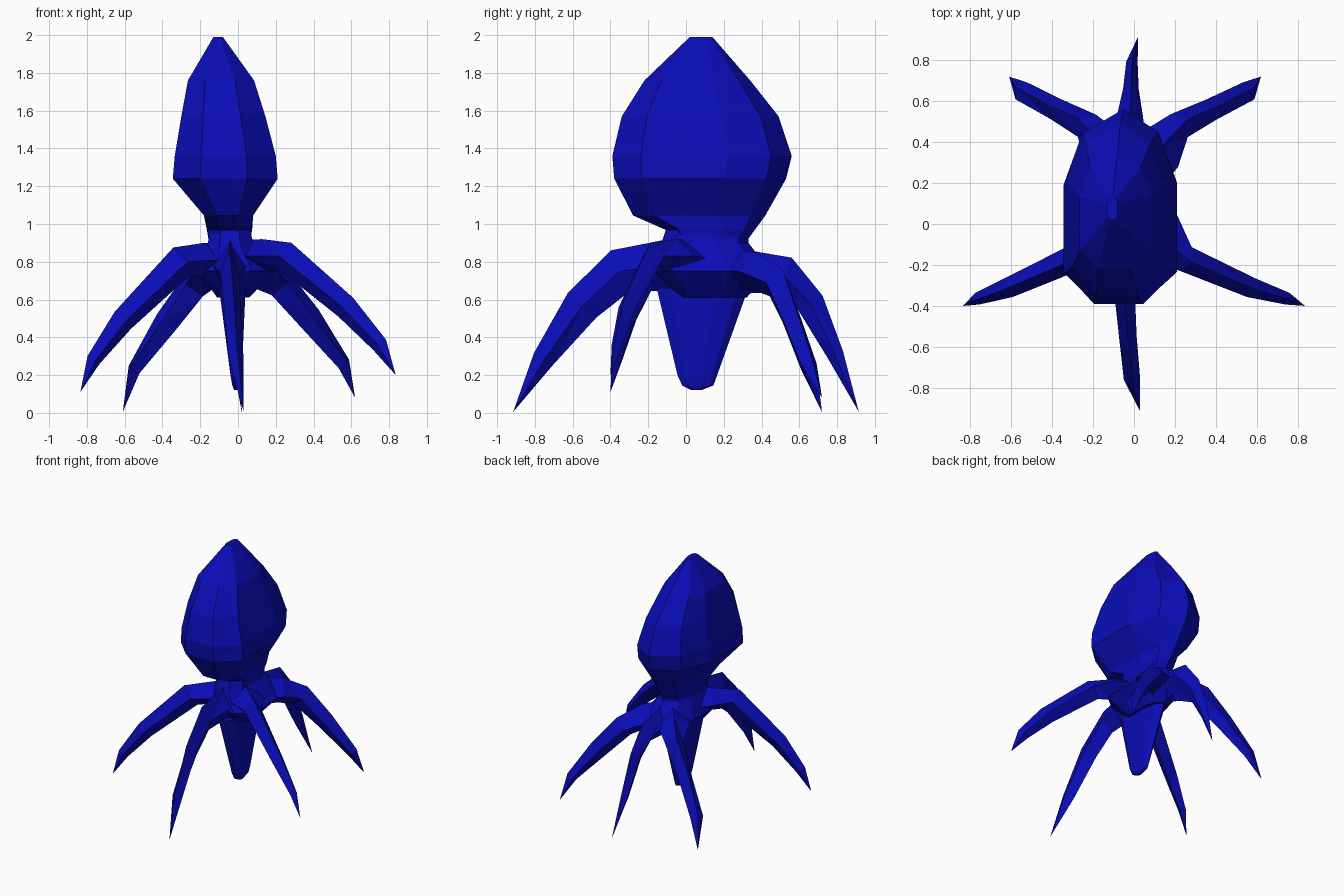
import bpy, bmesh
from mathutils import Vector

blue = bpy.data.materials.new("deep_blue")
blue.diffuse_color = (0.003, 0.004, 0.47, 1)

# Nine-sided outline, flat at the front (-y) and pointed at the back
OUTLINE = [(1, .28), (.7, .77), (.05, 1), (-.7, .75), (-1, .25),
           (-1, -.68), (-.48, -1), (.42, -1), (1, -.68)]


def skin(name, rings, tip=None):
    """Bridge rings of points into a closed flat-shaded shell, optionally ending in a point."""
    bm = bmesh.new()
    loops = [[bm.verts.new(p) for p in ring] for ring in rings]
    n = len(loops[0])
    for a, b in zip(loops, loops[1:]):
        for i in range(n):
            j = (i + 1) % n
            bm.faces.new((a[i], a[j], b[j], b[i]))
    bm.faces.new(loops[0])
    if tip is None:
        bm.faces.new(loops[-1])
    else:
        t = bm.verts.new(tip)
        for i in range(n):
            bm.faces.new((loops[-1][i], loops[-1][(i + 1) % n], t))
    bmesh.ops.triangulate(bm, faces=bm.faces[:])
    bmesh.ops.recalc_face_normals(bm, faces=bm.faces[:])
    me = bpy.data.meshes.new(name)
    bm.to_mesh(me)
    bm.free()
    me.materials.append(blue)
    ob = bpy.data.objects.new(name, me)
    bpy.context.collection.objects.link(ob)
    return ob


def stack(name, levels):
    """Loft through levels given as (z, x min, x max, y min, y max)."""
    rings = []
    for z, x0, x1, y0, y1 in levels:
        cx, cy, rx, ry = (x0 + x1) / 2, (y0 + y1) / 2, (x1 - x0) / 2, (y1 - y0) / 2
        rings.append([(cx + u * rx, cy + v * ry, z) for u, v in OUTLINE])
    return skin(name, rings)


def tentacle(name, path, tip):
    """Diamond-section limb; path points are (x, y, z, half width, half depth)."""
    pts = [Vector(p[:3]) for p in path] + [Vector(tip)]
    rings = []
    for i, p in enumerate(path):
        d = (pts[i + 1] - pts[max(i - 1, 0)]).normalized()
        side = d.cross(Vector((0, 0, 1))).normalized()
        up = side.cross(d)
        c, w, h = pts[i], p[3], p[4]
        rings.append([c + up * h, c + side * w, c - up * h, c - side * w])
    return skin(name, rings, tip)


# Bulbous mantle, leaning slightly to the back, undercut at the front
stack("mantle", [
    (0.88, -0.15, 0.06, -0.08, 0.30),
    (0.97, -0.165, 0.075, -0.11, 0.365),
    (1.045, -0.18, 0.08, -0.28, 0.42),
    (1.24, -0.345, 0.21, -0.38, 0.53),
    (1.36, -0.335, 0.20, -0.39, 0.56),
    (1.57, -0.30, 0.145, -0.34, 0.49),
    (1.76, -0.265, 0.085, -0.22, 0.34),
    (1.99, -0.13, -0.08, 0.02, 0.14)])

# Hub joining mantle and tentacles
stack("body_hub", [
    (0.61, -0.11, 0.06, -0.04, 0.32),
    (0.75, -0.21, 0.19, -0.17, 0.45),
    (0.90, -0.16, 0.08, -0.13, 0.33),
    (0.99, -0.14, 0.06, -0.10, 0.33)])

# Thin blade-like siphon hanging underneath
stack("siphon", [
    (0.12, -0.02, 0.0, 0.03, 0.08),
    (0.145, -0.03, 0.01, -0.02, 0.145),
    (0.20, -0.04, 0.02, -0.045, 0.165),
    (0.66, -0.10, 0.04, -0.155, 0.33)])

# Six tentacles, the diagonal ones webbed where they meet the hub
tentacle("front_tentacle", [
    (-0.04, -0.03, 0.79, 0.11, 0.14), (-0.045, -0.35, 0.75, 0.05, 0.12),
    (-0.03, -0.55, 0.57, 0.043, 0.10), (-0.01, -0.755, 0.285, 0.04, 0.06)],
    (0.03, -0.915, 0.005))
tentacle("back_tentacle", [
    (-0.03, 0.27, 0.75, 0.09, 0.12), (-0.02, 0.52, 0.73, 0.065, 0.10),
    (-0.015, 0.66, 0.58, 0.038, 0.075), (-0.01, 0.79, 0.31, 0.028, 0.045)],
    (0.02, 0.915, 0.005))
tentacle("front_right_tentacle", [
    (-0.02, 0.05, 0.81, 0.14, 0.10), (0.13, -0.06, 0.83, 0.13, 0.09),
    (0.25, -0.17, 0.83, 0.065, 0.08),
    (0.57, -0.31, 0.56, 0.05, 0.065), (0.75, -0.365, 0.36, 0.03, 0.045)],
    (0.835, -0.40, 0.20))
tentacle("front_left_tentacle", [
    (-0.05, 0.05, 0.80, 0.14, 0.10), (-0.18, -0.06, 0.81, 0.12, 0.09),
    (-0.30, -0.17, 0.80, 0.065, 0.09),
    (-0.61, -0.31, 0.49, 0.05, 0.065), (-0.765, -0.365, 0.28, 0.03, 0.04)],
    (-0.835, -0.40, 0.11))
tentacle("back_right_tentacle", [
    (0.0, 0.22, 0.76, 0.13, 0.11), (0.12, 0.36, 0.75, 0.125, 0.10),
    (0.22, 0.48, 0.69, 0.07, 0.085),
    (0.38, 0.56, 0.50, 0.055, 0.07), (0.56, 0.65, 0.26, 0.05, 0.04)],
    (0.62, 0.72, 0.08))
tentacle("back_left_tentacle", [
    (-0.04, 0.22, 0.76, 0.13, 0.11), (-0.15, 0.37, 0.75, 0.115, 0.10),
    (-0.23, 0.48, 0.68, 0.07, 0.085),
    (-0.38, 0.56, 0.48, 0.055, 0.07), (-0.55, 0.65, 0.23, 0.05, 0.04)],
    (-0.61, 0.72, 0.005))
